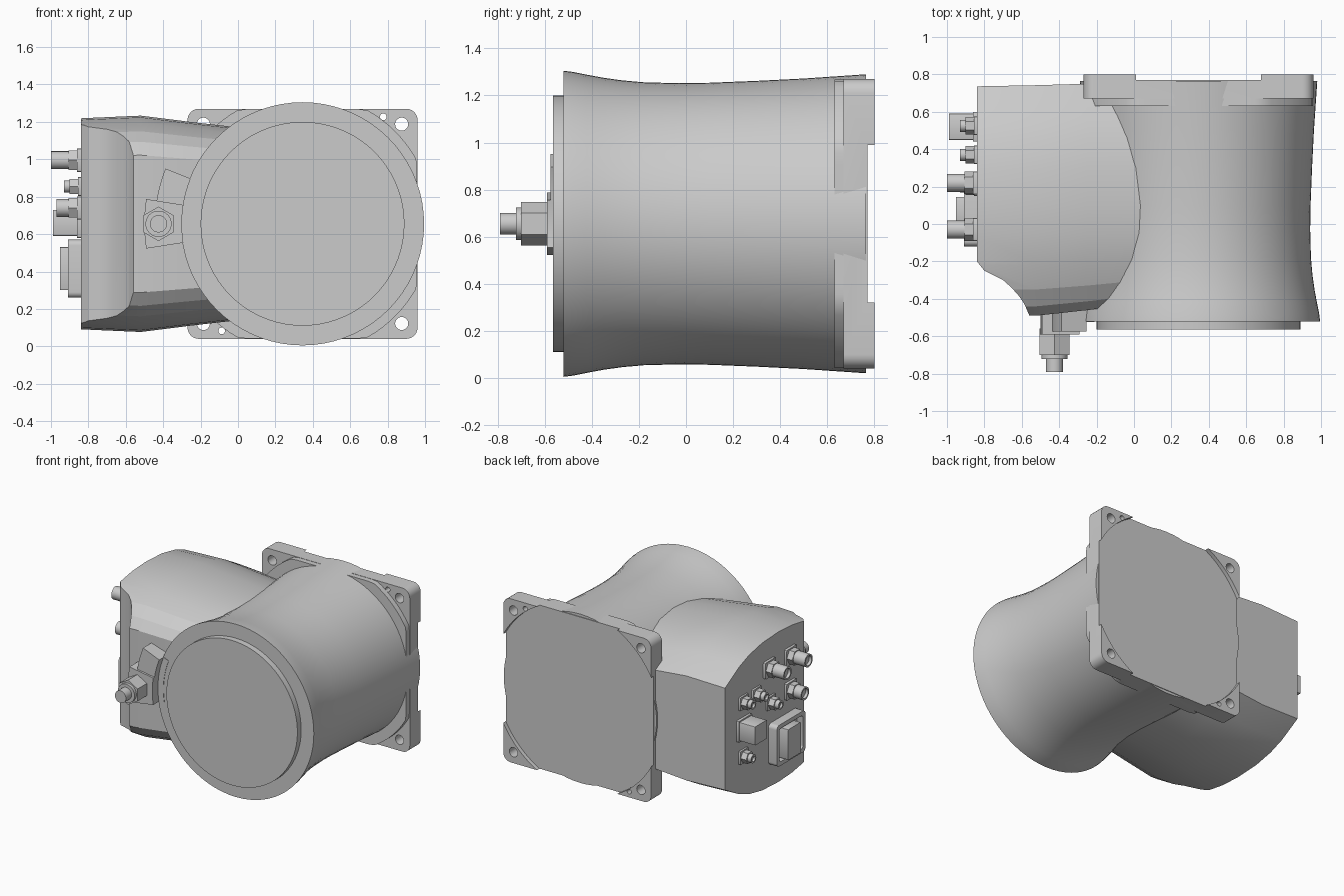
import bpy, bmesh
from math import pi, cos, sin, radians, hypot

if "Cube" in bpy.data.objects:
    bpy.data.objects.remove(bpy.data.objects["Cube"])

CX, CZ = 0.345, 0.655          # axis of the main barrel
PLACE = {'x': lambda t, p, q: (t, p, q),
         'y': lambda t, p, q: (p, t, q),
         'z': lambda t, p, q: (p, q, t)}


def loft(name, rings, angle=30):
    """Skin a list of equal-length vertex rings and cap both ends."""
    bm = bmesh.new()
    vs = [[bm.verts.new(c) for c in ring] for ring in rings]
    n = len(rings[0])
    for a, b in zip(vs, vs[1:]):
        for i in range(n):
            j = (i + 1) % n
            bm.faces.new((a[i], a[j], b[j], b[i]))
    bm.faces.new(vs[0])
    bm.faces.new(vs[-1])
    bmesh.ops.recalc_face_normals(bm, faces=bm.faces)
    me = bpy.data.meshes.new(name)
    bm.to_mesh(me)
    bm.free()
    ob = bpy.data.objects.new(name, me)
    bpy.context.collection.objects.link(ob)
    smooth(ob, angle)
    return ob


def activate(ob):
    bpy.ops.object.select_all(action='DESELECT')
    ob.select_set(True)
    bpy.context.view_layer.objects.active = ob


def smooth(ob, angle):
    activate(ob)
    bpy.ops.object.shade_smooth_by_angle(angle=radians(angle))


def prism(name, axis, pts, a, b):
    return loft(name, [[PLACE[axis](t, p, q) for p, q in pts] for t in (a, b)])


def lathe(name, axis, c, profile, n=32, phase=0.0):
    return loft(name, [[PLACE[axis](t, c[0] + r * cos(phase + 2 * pi * i / n),
                                    c[1] + r * sin(phase + 2 * pi * i / n))
                        for i in range(n)] for t, r in profile])


def cut(ob, cutter, angle=30):
    cutter.hide_render = True
    m = ob.modifiers.new("cut", 'BOOLEAN')
    m.operation, m.solver, m.object = 'DIFFERENCE', 'EXACT', cutter
    activate(ob)
    bpy.ops.object.modifier_apply(modifier=m.name)
    bpy.data.objects.remove(cutter)
    smooth(ob, angle)


def rounded_rect(cx, cy, hx, hy, r, n=6):
    pts = []
    for k, (sx, sy) in enumerate(((1, 1), (-1, 1), (-1, -1), (1, -1))):
        for i in range(n + 1):
            a = pi / 2 * (k + i / n)
            pts.append((cx + sx * (hx - r) + r * cos(a), cy + sy * (hy - r) + r * sin(a)))
    return pts


def sector(r0, r1, a0, a1, n=8):
    """Ring sector around the barrel axis, angles measured up from -x."""
    ang = [radians(a0 + (a1 - a0) * i / n) for i in range(n + 1)]
    return ([(CX - r0 * cos(a), CZ + r0 * sin(a)) for a in ang]
            + [(CX - r1 * cos(a), CZ + r1 * sin(a)) for a in reversed(ang)])


# Flared main barrel and front cover disc
lathe("main_barrel", 'y', (CX, CZ),
      [(-.52, .65), (-.48, .645), (-.42, .633), (-.35, .62), (-.27, .609), (-.18, .601),
       (-.03, .597), (.1, .599), (.3, .607), (.5, .617), (.765, .635)], 72)
lathe("front_cover", 'y', (CX, CZ), [(-.565, .545), (-.51, .545)], 72)

# Mounting plate with raised corner pads and bolt holes
plate = prism("mounting_plate", 'y', rounded_rect(CX, CZ, .615, .615, .06), .67, .80)
cut(plate, lathe("pad_cutter", 'y', (CX, CZ), [(.77, .70), (.9, .70)], 96))
for sx in (-1, 1):
    for sz in (-1, 1):
        cut(plate, lathe("hole_cutter", 'y', (CX + sx * .53, CZ + sz * .533),
                         [(.5, .035), (.9, .035)], 20))
for s in (-1, 1):
    cut(plate, lathe("pin_cutter", 'y', (CX + s * .432, CZ + s * .572),
                     [(.5, .018), (.9, .018)], 16))

# Shoulder in front of the plate: the square clipped to a circle
shoulder = []
for i in range(96):
    c, s = cos(2 * pi * i / 96), sin(2 * pi * i / 96)
    r = min(.70, .613 / max(abs(c), abs(s)))
    shoulder.append((CX + r * c, CZ + r * s))
prism("plate_shoulder", 'y', shoulder, .63, .68)

# Side housing: barrel-shaped section lofted along x, tapering into the barrel
half = [(-.49, .36), (-.44, .43), (-.35, .485), (-.22, .53), (-.06, .558), (.1, .567),
        (.3, .557), (.46, .525), (.58, .48), (.75, .385)]
section = half + [(y, -h) for y, h in reversed(half)]
rings = []
for x, sz, fy, back in ((-.84, .995, 1, -.014), (-.52, 1.02, 1, -.008),
                        (-.25, .96, .94, 0), (.12, .885, .84, 0)):
    rings.append([(x, y * fy if y < 0 else y + back * y / .75, CZ + h * sz)
                  for y, h in section])
housing = loft("side_housing", rings, 12)
scoop = [(-.9, -.17), (-.84, -.20), (-.80, -.25), (-.75, -.275), (-.70, -.30), (-.655, -.34),
         (-.615, -.385), (-.585, -.43), (-.555, -.50), (-.555, -.7), (-.9, -.7)]
cut(housing, prism("scoop_cutter", 'z', scoop, -.2, 1.6), 16)

# Curved bracket beside the front cover, with its plug
prism("bracket_lower", 'y', sector(.645, .846, -9, 9), -.59, -.40)
prism("bracket_upper", 'y', sector(.645, .79, 9, 22), -.575, -.40)
prism("bracket_rim", 'y', sector(.60, .66, -9, 22), -.523, -.40)
lathe("front_plug_nut", 'y', (-.425, CZ), [(-.70, .092), (-.56, .092)], 6, pi / 2)
lathe("front_plug_collar", 'y', (-.425, CZ), [(-.722, .07), (-.69, .07)], 24)
lathe("front_plug_tip", 'y', (-.425, CZ), [(-.79, .046), (-.71, .046)], 24)

# Round connectors on the end face
for i, (y, z) in enumerate(((-.03, .995), (.22, .995), (-.03, .74))):
    prism(f"large_connector_{i}_base", 'x', rounded_rect(y, z, .062, .062, .01, 2), -.86, -.83)
    lathe(f"large_connector_{i}_nut", 'x', (y, z), [(-.905, .06), (-.85, .06)], 6)
    bore = -.97 if z < .9 else -1.0
    lathe(f"large_connector_{i}_barrel", 'x', (y, z),
          [(bore + .02, .034), (bore, .036), (bore, .048), (-.90, .048)], 24)
for i, (y, z) in enumerate(((.525, .855), (.37, .855), (.20, .73), (.525, .45))):
    prism(f"small_connector_{i}_base", 'x', rounded_rect(y, z, .05, .05, .008, 2), -.855, -.83)
    lathe(f"small_connector_{i}_nut", 'x', (y, z), [(-.90, .046), (-.85, .046)], 6)
    lathe(f"small_connector_{i}_tip", 'x', (y, z),
          [(-.915, .018), (-.93, .02), (-.93, .032), (-.89, .032)], 20)

# Square socket block
prism("square_socket_base", 'x', rounded_rect(.52, .66, .08, .08, .008, 2), -.86, -.83)
prism("square_socket", 'x', rounded_rect(.52, .66, .07, .07, .005, 2), -.988, -.85)

# Large rectangular connector: open frame around a tall core
frame = prism("power_connector_frame", 'x', rounded_rect(.05, .415, .17, .155, .03), -.91, -.83)
cut(frame, prism("frame_cutter", 'x', rounded_rect(.05, .415, .14, .125, .02), -1, -.86))
prism("power_connector_core", 'x', rounded_rect(.07, .415, .075, .115, .006, 2), -.952, -.85)
